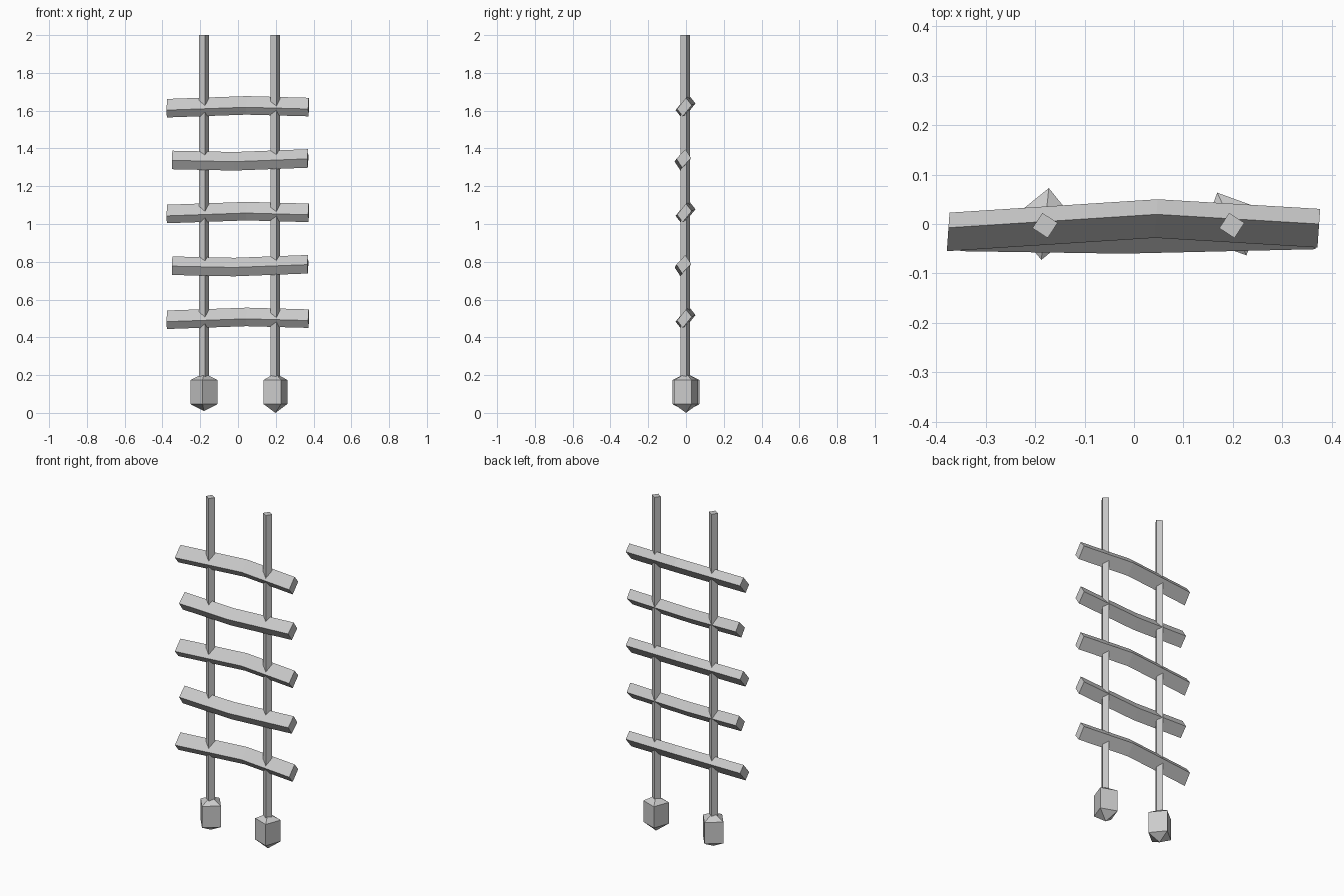
import bpy, bmesh
from math import cos, sin, pi, radians

cube = bpy.data.objects.get("Cube")
if cube:
    bpy.data.objects.remove(cube, do_unlink=True)

grey = bpy.data.materials.new("light grey")
grey.use_nodes = True
grey.diffuse_color = (0.6, 0.6, 0.6, 1)
grey.node_tree.nodes["Principled BSDF"].inputs["Base Color"].default_value = (0.6, 0.6, 0.6, 1)


def loft(name, rings):
    """Skin a row of four-point rings and cap both ends; a one-point ring is a tip."""
    bm = bmesh.new()
    rows = [[bm.verts.new(p) for p in ring] for ring in rings]
    for a, b in zip(rows, rows[1:]):
        for i in range(4):
            j = (i + 1) % 4
            quad = [a[i % len(a)], a[j % len(a)], b[j % len(b)], b[i % len(b)]]
            bm.faces.new(list(dict.fromkeys(quad)))
    for row in (rows[0], rows[-1]):
        if len(row) == 4:
            bm.faces.new(row)
    bmesh.ops.recalc_face_normals(bm, faces=bm.faces)
    mesh = bpy.data.meshes.new(name)
    bm.to_mesh(mesh)
    bm.free()
    mesh.materials.append(grey)
    obj = bpy.data.objects.new(name, mesh)
    bpy.context.collection.objects.link(obj)


def square(x, y, z, radius, turn):
    return [(x + radius * cos(turn + i * pi / 2), y + radius * sin(turn + i * pi / 2), z)
            for i in range(4)]


# Ropes with a faceted knot at the foot of each
for side, x, knot_radius, turn, low in (("right", -0.18, 0.073, -6, 0.01),
                                        ("left", 0.198, 0.07, 25, 0.0)):
    loft(side + "_rope", [square(x, -0.003, z, 0.026, radians(12)) for z in (0.1, 2)])
    a = radians(turn)
    loft(side + "_knot", [[(x, 0, low)],
                          square(x, 0, 0.047, knot_radius, a),
                          square(x, 0, 0.174, knot_radius, a),
                          [(x, 0, 0.21)]])


# Bent rungs: each has a left, middle and right section (x, y, z offset)
def rung(name, z, sections, dip):
    corners = ((-0.039, dip), (0.0085, 0.049), (0.039, -dip), (-0.0085, -0.049))
    loft(name, [[(x + 0.07 * dy, y + dy, z + h + dz) for dy, dz in corners]
                for x, y, h in sections])


arched = ((-0.376, -0.016, -0.007), (0.045, 0.011, 0.008), (0.374, -0.0085, -0.001))
sagging = ((-0.348, -0.016, 0.0), (-0.02, -0.021, -0.007), (0.37, -0.012, 0.008))
for n in range(5):
    z = 0.5 + 0.28 * n
    if n % 2 == 0:
        rung(f"rung_{n + 1}", z, arched, -0.01)
    else:
        rung(f"rung_{n + 1}", z - 0.001, sagging, -0.002)
